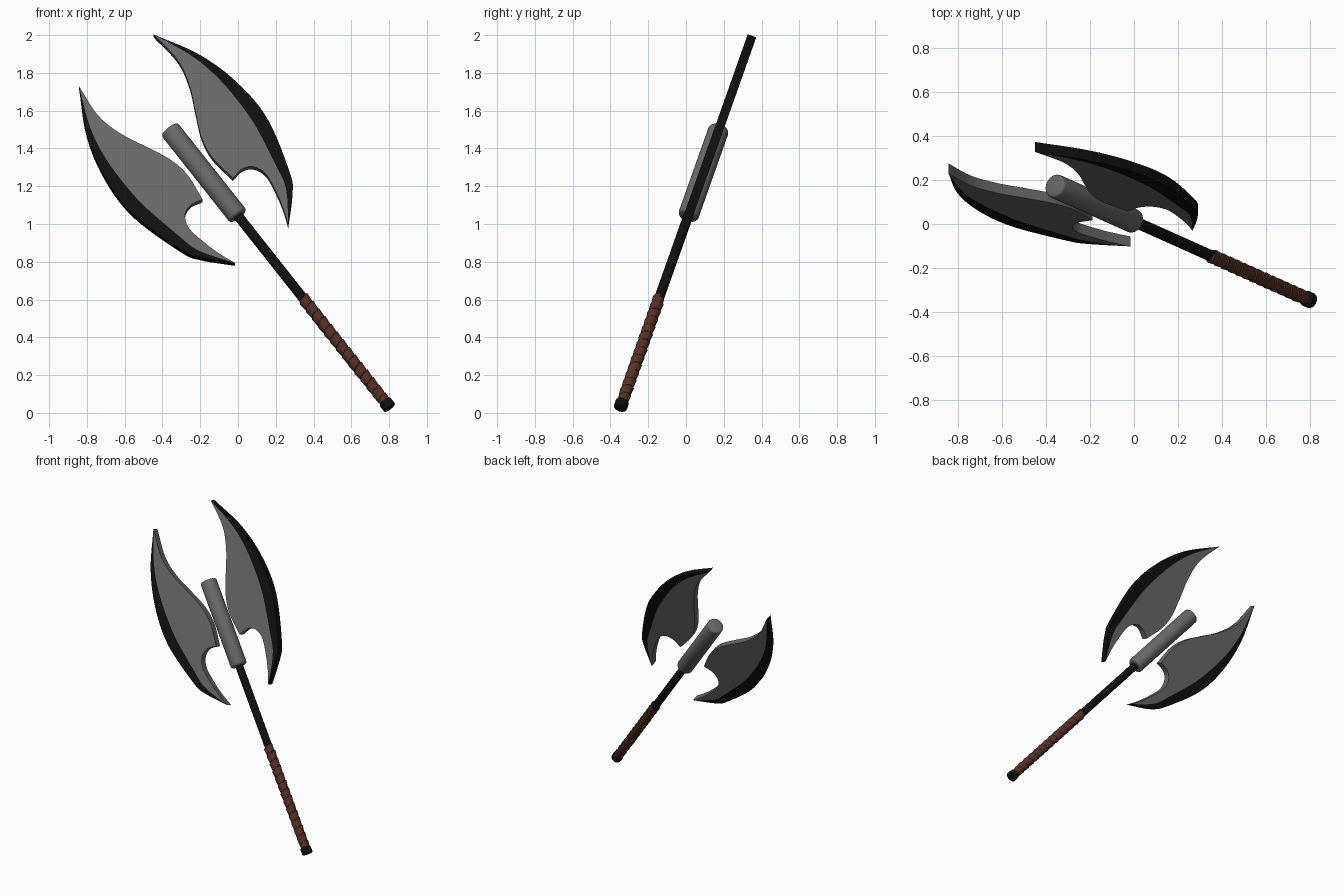
import bpy, bmesh, math
from mathutils import Matrix, Vector

cube = bpy.data.objects.get("Cube")
if cube:
    bpy.data.objects.remove(cube, do_unlink=True)


def material(name, rgb):
    m = bpy.data.materials.new(name)
    m.use_nodes = True
    m.diffuse_color = (*rgb, 1)
    m.node_tree.nodes["Principled BSDF"].inputs["Base Color"].default_value = (*rgb, 1)
    return m


STEEL = material("grey steel", (0.14, 0.14, 0.14))
BLACK = material("black iron", (0.005, 0.005, 0.005))
LEATHER = material("brown leather", (0.09, 0.03, 0.02))

# Leaning pose: local z runs up the shaft, local x across the blades
POSE = (Matrix.Translation((-0.007, 0.015, 1.052))
        @ Matrix.Rotation(math.radians(-19.5), 4, 'X')
        @ Matrix.Rotation(math.radians(-36.7), 4, 'Y'))


def finish(name, bm, mats):
    bmesh.ops.recalc_face_normals(bm, faces=bm.faces[:])
    mesh = bpy.data.meshes.new(name)
    bm.to_mesh(mesh)
    bm.free()
    for m in mats:
        mesh.materials.append(m)
    ob = bpy.data.objects.new(name, mesh)
    bpy.context.collection.objects.link(ob)
    ob.matrix_world = POSE
    bpy.ops.object.select_all(action='DESELECT')
    ob.select_set(True)
    bpy.context.view_layer.objects.active = ob
    bpy.ops.object.shade_smooth_by_angle(angle=math.radians(35))
    return ob


def rod(name, radius, z0, z1, mat, round_end=0):
    bm = bmesh.new()
    bmesh.ops.create_cone(bm, cap_ends=True, segments=32, radius1=radius, radius2=radius,
                          depth=z1 - z0, matrix=Matrix.Translation((0, 0, (z0 + z1) / 2)))
    if round_end:
        rims = [e for e in bm.edges if abs(e.verts[0].co.z - e.verts[1].co.z) < 1e-5]
        bmesh.ops.bevel(bm, geom=rims, offset=round_end, segments=3, profile=0.5, affect='EDGES')
    return finish(name, bm, [mat])


def spline(points, steps=6):
    """Smooth curve through the given points."""
    p = [Vector(q) for q in points]
    p = [2 * p[0] - p[1]] + p + [2 * p[-1] - p[-2]]
    out = []
    for a, b, c, d in zip(p, p[1:], p[2:], p[3:]):
        for i in range(steps):
            t = i / steps
            out.append(0.5 * (2 * b + (c - a) * t + (2 * a - 5 * b + 4 * c - d) * t ** 2
                              + (3 * b - a - 3 * c + d) * t ** 3))
    return out + [p[-2]]


# Blade outline, as (distance from shaft, height)
TOP, BOTTOM, HORN = (0.245, 1.067), (0.176, -0.22), (0.1, 0.168)
OUTER = spline([TOP, (0.373, 0.828), (0.44, 0.58), (0.445, 0.32),
                (0.36, 0.012), (0.304, -0.086), BOTTOM])
COVE = spline([BOTTOM, (0.209, -0.135), (0.236, -0.036), (0.254, 0.077),
               (0.229, 0.15), (0.173, 0.18), HORN])
BACK = spline([HORN, (0.082, 0.324), (0.103, 0.448), (0.161, 0.58),
               (0.226, 0.721), (0.262, 0.875), TOP])


def blade(name, side, half=0.024, band=0.075):
    bm = bmesh.new()
    n = len(OUTER) - 1
    heart = Vector((0.05, 0.42))
    seam = [q + (heart - q).normalized() * band * math.sin(math.pi * i / n)
            for i, q in enumerate(OUTER)][1:-1]
    inner = COVE[1:] + BACK[1:-1]
    layers = []
    for y in (-half, half):
        def row(pts):
            return [bm.verts.new((side * q.x, y, q.y)) for q in pts]
        o, s, b = row(OUTER), row(seam), row(inner)
        bm.faces.new([o[0]] + s + [o[-1]] + b)            # steel body
        bm.faces.new(o + s[::-1]).material_index = 1      # black cutting edge
        layers.append((o, [o[-1]] + b + [o[0]]))
    for mat in (1, 0):                                    # rim walls
        front, rear = (layer[1 - mat] for layer in layers)
        for i in range(len(front) - 1):
            f = bm.faces.new((front[i], front[i + 1], rear[i + 1], rear[i]))
            f.material_index = mat
    return finish(name, bm, [STEEL, BLACK])


def grip(name, z0, z1, turns=13, seg=24):
    """Overlapping strap wound around the shaft."""
    bm = bmesh.new()
    pitch = (z1 - z0) / (turns + 1)
    rows = []
    for i in range(turns * seg + 1):
        a = 2 * math.pi * i / seg
        z = z0 + pitch * i / seg
        rows.append([bm.verts.new((r * math.cos(a), r * math.sin(a), z + pitch * k))
                     for r, k in ((0.026, 0), (0.0295, 0.04), (0.034, 0.93), (0.026, 1))])
    for p, q in zip(rows, rows[1:]):
        for k in range(3):
            bm.faces.new((p[k], q[k], q[k + 1], p[k + 1]))
    for end in (rows[0], rows[-1]):
        bm.faces.new(end)
    return finish(name, bm, [LEATHER])


rod("shaft", 0.026, -1.33, 0.3, BLACK)
rod("hub", 0.055, -0.015, 0.595, STEEL, round_end=0.014)
rod("grip_core", 0.028, -1.32, -0.595, LEATHER)
grip("grip_wrap", -1.325, -0.575)
rod("pommel", 0.036, -1.357, -1.312, BLACK, round_end=0.006)
blade("left_blade", 1)
blade("right_blade", -1)
